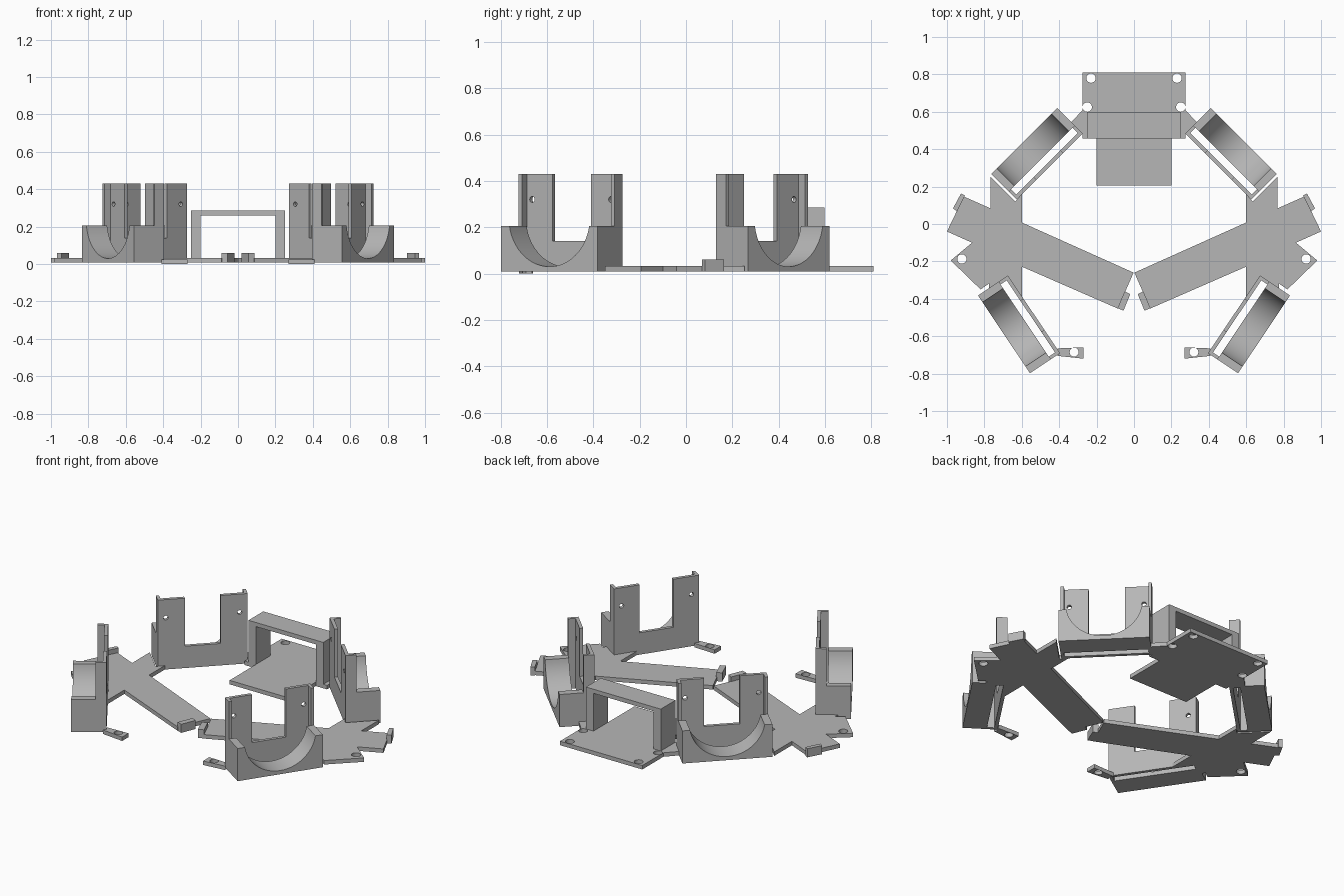
import bpy, bmesh
from math import sin, cos, radians, pi
from mathutils import Matrix

cube = bpy.data.objects.get("Cube")
if cube:
    bpy.data.objects.remove(cube, do_unlink=True)

GREY = (0.47, 0.47, 0.47, 1)
grey = bpy.data.materials.new("plain grey")
grey.use_nodes = True
grey.diffuse_color = GREY
grey.node_tree.nodes["Principled BSDF"].inputs["Base Color"].default_value = GREY

BASE, TOP = 0.008, 0.032      # underside and top of the flat plates
UPRIGHT = Matrix.Rotation(pi / 2, 4, 'X')


def circle(x, y, r, n=24):
    return [(x + r * cos(2 * pi * i / n), y + r * sin(2 * pi * i / n)) for i in range(n)]


def rect(x0, x1, y0, y1):
    return [(x0, y0), (x1, y0), (x1, y1), (x0, y1)]


def extrude(name, loops, depth, matrix, mirror=False):
    """Fill outlines (later loops are holes), extrude about the middle, place."""
    curve = bpy.data.curves.new(name, 'CURVE')
    curve.dimensions = '2D'
    curve.fill_mode = 'BOTH'
    curve.extrude = depth / 2
    for loop in loops:
        spline = curve.splines.new('POLY')
        spline.points.add(len(loop) - 1)
        for point, (x, y) in zip(spline.points, loop):
            point.co = (x, y, 0, 1)
        spline.use_cyclic_u = True
    temp = bpy.data.objects.new(name + " outline", curve)
    bpy.context.collection.objects.link(temp)
    deps = bpy.context.evaluated_depsgraph_get()
    mesh = bpy.data.meshes.new_from_object(temp.evaluated_get(deps))
    bpy.data.objects.remove(temp, do_unlink=True)
    bpy.data.curves.remove(curve)

    bm = bmesh.new()
    bm.from_mesh(mesh)
    bmesh.ops.remove_doubles(bm, verts=bm.verts, dist=1e-5)
    bm.transform(matrix)
    bmesh.ops.recalc_face_normals(bm, faces=bm.faces)
    bm.to_mesh(mesh)
    bm.free()
    mesh.materials.clear()
    mesh.materials.append(grey)
    obj = bpy.data.objects.new(name, mesh)
    bpy.context.collection.objects.link(obj)
    bpy.ops.object.select_all(action='DESELECT')
    obj.select_set(True)
    bpy.context.view_layer.objects.active = obj
    bpy.ops.object.shade_smooth_by_angle(angle=radians(25))
    if mirror:
        obj.modifiers.new("Mirror", 'MIRROR')
    return obj


def slab(name, loops, z0=BASE, z1=TOP, mirror=False):
    """Flat plate lying between two heights."""
    return extrude(name, loops, z1 - z0, Matrix.Translation((0, 0, (z0 + z1) / 2)), mirror)


def wall(name, loops, v0, v1, frame, mirror=False):
    """Upright profile spanning v0 to v1 along the frame's own y."""
    place = frame @ Matrix.Translation((0, (v0 + v1) / 2, 0)) @ UPRIGHT
    return extrude(name, loops, v1 - v0, place, mirror)


def mount(name, x, y, angle):
    """Slotted face plate with two prongs and a round cradle behind it."""
    frame = Matrix.Translation((x, y, 0)) @ Matrix.Rotation(radians(angle), 4, 'Z')
    length, prong, height = 0.5, 0.15, 0.43
    notch = 0.14
    face = [(0, BASE), (length, BASE), (length, height), (length - prong, height),
            (length - prong, notch), (prong, notch), (prong, height), (0, height)]
    holes = [circle(u, 0.32, 0.013, 16) for u in (0.045, length - 0.045)]
    wall(name + "_face_plate", [face] + holes, 0, 0.02, frame, True)
    # ears closing the slot at both ends
    for label, u in (("near", 0), ("far", length - 0.018)):
        wall(f"{name}_{label}_ear", [rect(u, u + 0.018, BASE, height)], 0.02, 0.06, frame, True)
    # cradle with a smooth round seat
    seat = []
    for i in range(33):
        a = radians(-9.6 - 160.8 * i / 32)
        seat.append((length / 2 + 0.21 * cos(a), 0.24 + 0.21 * sin(a)))
    block = [(0, BASE), (length, BASE), (length, 0.205)] + seat + [(0, 0.205)]
    wall(name + "_cradle", [block], 0.06, 0.193, frame, True)


mount("rear_mount", 0.274, 0.484, -45)
mount("front_mount", 0.674, -0.275, -123.8)

# Side hub with long inner arm, short outer arm and screw tab
hub = [(0.002, -0.26), (0.6, 0.008), (0.6, 0.158), (0.634, 0.12), (0.766, 0.252),
       (0.766, 0.083), (0.91, 0.147), (1.0, -0.04), (0.866, -0.10), (0.98, -0.195),
       (0.82, -0.35), (0.775, -0.318), (0.775, -0.343), (0.674, -0.275),
       (0.6, -0.386), (0.6, -0.228), (0.087, -0.452)]
slab("side_hub", [hub, circle(0.92, -0.187, 0.025)], mirror=True)

# Raised clips on the arm ends
slab("outer_clip", [[(0.968, 0.083), (0.925, 0.163), (0.904, 0.152), (0.945, 0.068)]],
     BASE, 0.06, True)
slab("inner_clip", [[(0.02, -0.375), (0.05, -0.36), (0.088, -0.45), (0.056, -0.463)]],
     BASE, 0.06, True)

# Small screw tabs at the front mounts
tab = [(0.27, -0.72), (0.41, -0.705), (0.40, -0.69), (0.41, -0.665), (0.27, -0.66)]
slab("front_tab", [tab, circle(0.32, -0.685, 0.024)], 0, 0.024, True)

# Rear deck, its inner tongue and the gussets to the rear mounts
screws = [circle(s * x, y, 0.025) for s in (-1, 1) for x, y in ((0.23, 0.78), (0.25, 0.625))]
deck = [(-0.275, 0.457), (-0.2, 0.457), (-0.2, 0.205), (0.2, 0.205), (0.2, 0.457),
        (0.275, 0.457), (0.275, 0.81), (-0.275, 0.81)]
slab("rear_deck", [deck] + screws)
slab("deck_gusset", [[(0.274, 0.61), (0.335, 0.545), (0.274, 0.484)]], mirror=True)

# Arch over the rear deck
arch = [(-0.25, TOP), (-0.2, TOP), (-0.2, 0.26), (0.2, 0.26), (0.2, TOP), (0.25, TOP),
        (0.25, 0.285), (-0.25, 0.285)]
wall("deck_arch", [arch], 0.457, 0.598, Matrix.Identity(4))
